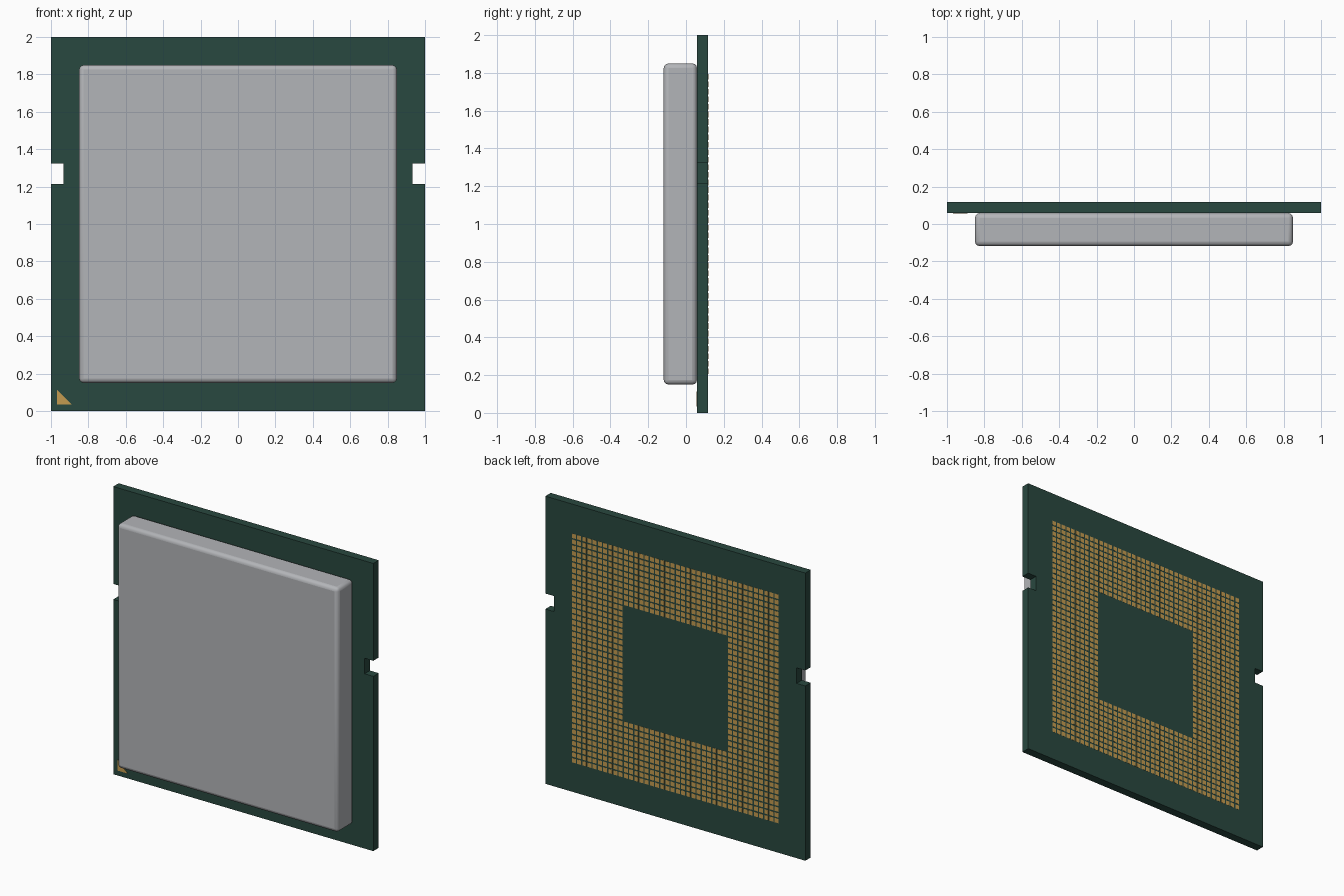
import bpy, bmesh
from mathutils import Matrix, Vector

if "Cube" in bpy.data.objects:
    bpy.data.objects.remove(bpy.data.objects["Cube"])


def material(name, colour):
    mat = bpy.data.materials.new(name)
    mat.diffuse_color = colour
    mat.use_nodes = True
    mat.node_tree.nodes["Principled BSDF"].inputs["Base Color"].default_value = mat.diffuse_color
    return mat


def make_object(name, bm, mat=None):
    bmesh.ops.recalc_face_normals(bm, faces=bm.faces)
    mesh = bpy.data.meshes.new(name)
    bm.to_mesh(mesh)
    bm.free()
    obj = bpy.data.objects.new(name, mesh)
    bpy.context.collection.objects.link(obj)
    if mat:
        mesh.materials.append(mat)
    return obj


def add_box(bm, centre, size):
    bmesh.ops.create_cube(bm, size=1, matrix=Matrix.Translation(centre) @ Matrix.Diagonal((*size, 1)))


def plate(name, outline, y0, y1, mat):
    # Extrude an (x, z) outline along y
    bm = bmesh.new()
    face = bm.faces.new([bm.verts.new((x, y0, z)) for x, z in outline])
    ext = bmesh.ops.extrude_face_region(bm, geom=[face])
    verts = [v for v in ext["geom"] if isinstance(v, bmesh.types.BMVert)]
    bmesh.ops.translate(bm, verts=verts, vec=(0, y1 - y0, 0))
    return make_object(name, bm, mat)


green = material("board_green", (0.022, 0.065, 0.05, 1))
gold = material("contact_gold", (0.56, 0.33, 0.08, 1))
metal = material("lid_metal", (0.45, 0.46, 0.48, 1))

FRONT, BACK = 0.058, 0.117

# Circuit board with a notch in each side edge
right = [(1, 0), (1, 1.215), (0.933, 1.215), (0.933, 1.323), (1, 1.323), (1, 2)]
left = [(-x, z) for x, z in reversed(right)]
plate("board", right + left, FRONT, BACK, green)

# Orientation triangle in the front corner
plate("corner_marker", [(-0.968, 0.035), (-0.89, 0.035), (-0.968, 0.113)], FRONT - 0.002, FRONT, gold)

# Metal lid with rounded edges
bm = bmesh.new()
add_box(bm, Vector((0, (FRONT - 0.118) / 2, 1)), (1.7, FRONT + 0.118, 1.7))
lid = make_object("lid", bm, metal)
bevel = lid.modifiers.new("rounded_edges", "BEVEL")
bevel.width = 0.025
bevel.segments = 3
bpy.context.view_layer.objects.active = lid
lid.select_set(True)
bpy.ops.object.shade_smooth_by_angle()

# Contact pads: square grid with an empty square centre
N, PITCH, PAD = 40, 0.04, 0.03
bm = bmesh.new()
for i in range(N):
    for j in range(N):
        x, z = (i - (N - 1) / 2) * PITCH, (j - (N - 1) / 2) * PITCH
        if max(abs(x), abs(z)) > 0.4:
            add_box(bm, Vector((x, BACK + 0.0005, 1 + z)), (PAD, 0.001, PAD))
make_object("contact_pads", bm, gold)
